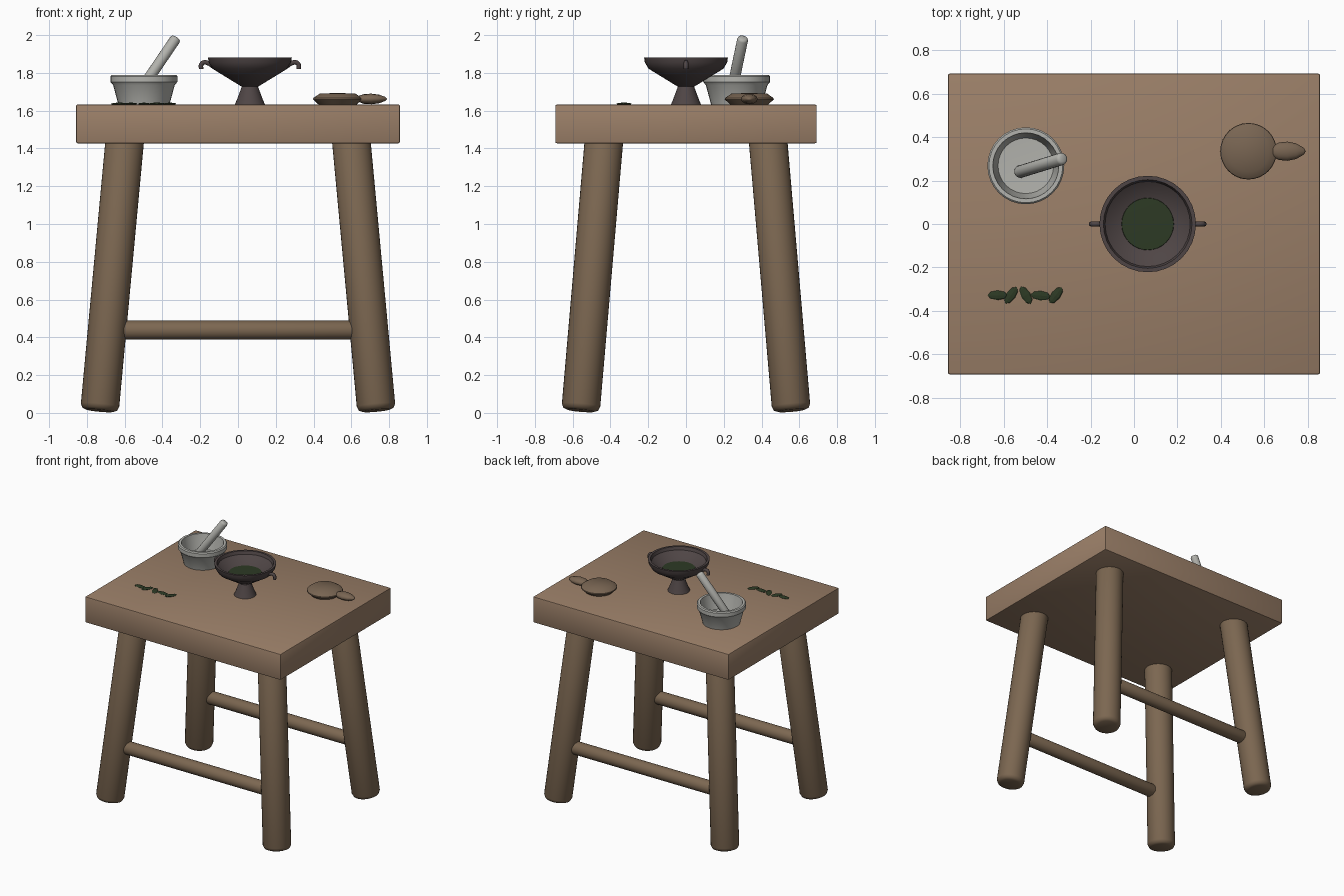
import bpy, bmesh, math
from mathutils import Vector

if "Cube" in bpy.data.objects:
    bpy.data.objects.remove(bpy.data.objects["Cube"], do_unlink=True)


def material(name, r, g, b):
    m = bpy.data.materials.new(name)
    m.use_nodes = True
    m.diffuse_color = (r, g, b, 1)
    m.node_tree.nodes["Principled BSDF"].inputs["Base Color"].default_value = (r, g, b, 1)
    return m


LIGHT_WOOD = material("light wood", 0.33, 0.215, 0.14)
DARK_WOOD = material("dark wood", 0.20, 0.135, 0.082)
STONE = material("pale stone", 0.45, 0.45, 0.42)
IRON = material("dark iron", 0.078, 0.06, 0.06)
GREEN = material("herb green", 0.026, 0.042, 0.018)
BREAD = material("brown crust", 0.19, 0.13, 0.085)


def add(name, bm, mat, angle=35):
    bmesh.ops.recalc_face_normals(bm, faces=bm.faces)
    me = bpy.data.meshes.new(name)
    bm.to_mesh(me)
    bm.free()
    ob = bpy.data.objects.new(name, me)
    me.materials.append(mat)
    bpy.context.collection.objects.link(ob)
    bpy.ops.object.select_all(action="DESELECT")
    ob.select_set(True)
    bpy.context.view_layer.objects.active = ob
    if angle:
        bpy.ops.object.shade_smooth_by_angle(angle=math.radians(angle))
    return ob


def lathe(name, profile, mat, loc=(0, 0, 0), sides=32, angle=35):
    """Spin (radius, height) points around z; zero radius closes an end."""
    bm = bmesh.new()
    rings = []
    for r, z in profile:
        count = sides if r > 0 else 1
        rings.append([bm.verts.new((r * math.cos(math.tau * i / sides),
                                    r * math.sin(math.tau * i / sides), z))
                      for i in range(count)])
    for a, b in zip(rings, rings[1:]):
        for i in range(sides):
            j = (i + 1) % sides
            quad = [a[i % len(a)], a[j % len(a)], b[j % len(b)], b[i % len(b)]]
            bm.faces.new(list(dict.fromkeys(quad)))
    ob = add(name, bm, mat, angle)
    ob.location = loc
    return ob


def rod(name, start, end, radius, rounding, mat, sides=32):
    """Round bar between two points with softened ends."""
    start, end = Vector(start), Vector(end)
    axis = end - start
    n = axis.length
    k = rounding * 0.3
    half = [(0, 0), (radius - rounding, 0), (radius - k, k), (radius, rounding)]
    profile = half + [(r, n - z) for r, z in reversed(half)]
    ob = lathe(name, profile, mat, start, sides, 50)
    ob.rotation_mode = "QUATERNION"
    ob.rotation_quaternion = axis.to_track_quat("Z", "Y")
    return ob


# Thick table top
bm = bmesh.new()
bmesh.ops.create_cube(bm, size=1)
bmesh.ops.scale(bm, verts=bm.verts, vec=(1.714, 1.384, 0.205))
bmesh.ops.translate(bm, verts=bm.verts, vec=(0, 0, 1.53))
bmesh.ops.bevel(bm, geom=bm.edges[:], offset=0.008, segments=2, affect="EDGES", profile=0.5)
add("table_top", bm, LIGHT_WOOD)

# Splayed legs and the two long stretchers
for sy, depth in ((-1, "front"), (1, "back")):
    for sx, side in ((-1, "right"), (1, "left")):
        rod(f"{depth}_{side}_leg", (sx * 0.733, sy * 0.558, 0.012),
            (sx * 0.597, sy * 0.432, 1.47), 0.102, 0.03, DARK_WOOD)
    rod(f"{depth}_stretcher", (-0.66, sy * 0.52, 0.438), (0.66, sy * 0.52, 0.438),
        0.05, 0.01, DARK_WOOD)

# Stone mortar and pestle
lathe("mortar", [(0, 1.632), (0.135, 1.632), (0.163, 1.735), (0.177, 1.752), (0.177, 1.782),
                 (0.17, 1.79), (0.152, 1.79), (0.146, 1.755), (0.128, 1.675), (0, 1.67)],
      STONE, (-0.498, 0.268, 0))
rod("pestle", (-0.533, 0.238, 1.682), (-0.326, 0.302, 1.987), 0.029, 0.014, STONE, 16)

# Iron brazier: pedestal, flared bowl and contents
BX = 0.063
lathe("brazier_pedestal", [(0, 1.632), (0.08, 1.632), (0.068, 1.66), (0.04, 1.735), (0, 1.735)],
      IRON, (BX, 0, 0))
lathe("brazier_bowl", [(0, 1.728), (0.045, 1.728), (0.198, 1.822), (0.218, 1.855), (0.222, 1.882),
                       (0.204, 1.882), (0.196, 1.858), (0.12, 1.802), (0, 1.795)],
      IRON, (BX, 0, 0))
lathe("brazier_herbs", [(0, 1.801), (0.121, 1.801), (0.119, 1.805), (0, 1.808)],
      GREEN, (BX, 0, 0))

# Hooked handles
for s, side in ((-1, "right"), (1, "left")):
    curve = bpy.data.curves.new(f"brazier_{side}_handle", "CURVE")
    curve.dimensions = "3D"
    curve.bevel_depth = 0.012
    curve.bevel_resolution = 2
    curve.resolution_u = 6
    curve.use_fill_caps = True
    path = [(0.195, 1.835), (0.22, 1.851), (0.245, 1.855), (0.258, 1.842), (0.258, 1.82)]
    spline = curve.splines.new("BEZIER")
    spline.bezier_points.add(len(path) - 1)
    for p, (x, z) in zip(spline.bezier_points, path):
        p.co = (BX + s * x, 0, z)
        p.handle_left_type = p.handle_right_type = "AUTO"
    curve.materials.append(IRON)
    bpy.context.collection.objects.link(bpy.data.objects.new(curve.name, curve))

# Round loaf and the small pointed roll leaning on it
lathe("round_loaf", [(0, 1.632), (0.1, 1.632), (0.13, 1.66), (0.128, 1.667), (0.095, 1.69),
                     (0, 1.694)], BREAD, (0.527, 0.335, 0))
roll = lathe("pointed_roll", [(0, -0.085), (0.022, -0.073), (0.04, -0.04), (0.044, 0),
                              (0.036, 0.04), (0.016, 0.075), (0, 0.085)],
             BREAD, (0.706, 0.335, 1.662), 12, 40)
roll.rotation_euler = (0, math.pi / 2, 0)
roll.scale = (0.64, 1, 1)

# Row of scattered leaves
leaves = [(-0.628, -0.328, 0), (-0.566, -0.328, 55), (-0.498, -0.328, -60),
          (-0.43, -0.33, -5), (-0.36, -0.328, 52)]
for i, (x, y, turn) in enumerate(leaves):
    bm = bmesh.new()
    bmesh.ops.create_uvsphere(bm, u_segments=8, v_segments=4, radius=1)
    for v in bm.verts:
        v.co = (v.co.z * 0.046, v.co.x * 0.022, v.co.y * 0.007)
    leaf = add(f"leaf_{i + 1}", bm, GREEN, 0)
    leaf.location = (x, y, 1.636)
    leaf.rotation_euler.z = math.radians(turn)
